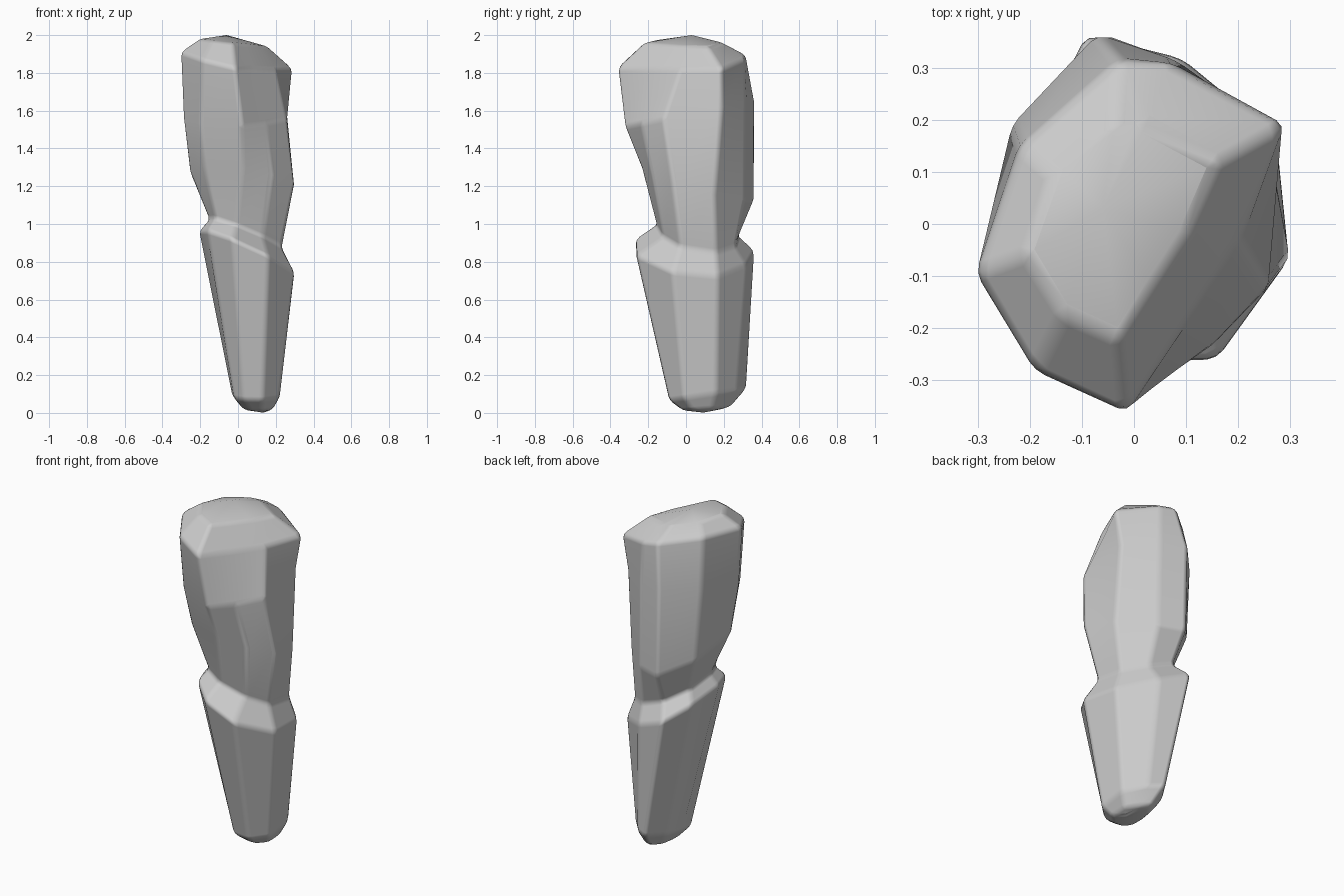
import bpy, bmesh
from mathutils import Vector

if "Cube" in bpy.data.objects:
    bpy.data.objects.remove(bpy.data.objects["Cube"])

# Each ring: tilted plane (z0, slope x, slope y) and nine corners, starting left and passing the front
TOP = ((1.86, -0.2, 0.1), [(-.305, -.095), (-.19, -.285), (-.015, -.365), (.09, -.20), (.20, -.03),
                           (.295, .19), (.07, .31), (-.03, .315), (-.22, .15)])
BODY = ((1.58, 0, 0.2), [(-.29, -.08), (-.20, -.23), (.02, -.325), (.15, -.235), (.26, -.12),
                         (.255, .19), (.08, .315), (-.07, .365), (-.235, .19)])
BELLY = ((1.23, -0.12, -0.3), [(-.255, -.06), (-.18, -.18), (.02, -.235), (.18, -.18), (.30, -.07),
                               (.26, .15), (.09, .31), (-.06, .365), (-.205, .20)])
WAIST = ((0.965, -0.4, -0.15), [(-.15, -.01), (-.12, -.11), (-.01, -.155), (.13, -.12), (.23, -.03),
                                (.23, .16), (.11, .26), (-.04, .275), (-.14, .16)])
COLLAR = ((0.87, -0.45, -0.14), [(-.205, -.02), (-.16, -.155), (-.03, -.27), (.16, -.265), (.30, -.07),
                                 (.275, .17), (.09, .32), (-.095, .365), (-.18, .20)])
TIP = ((0.08, 0, 0.15), [(-.03, .08), (-.02, -.02), (.03, -.08), (.13, -.09), (.22, -.01),
                         (.22, .16), (.13, .27), (.05, .325), (-.02, .21)])


def shrink(ring, plane, centre, s):
    cx, cy = centre
    return (plane, [(cx + (x - cx) * s, cy + (y - cy) * s) for x, y in ring[1]])


def loft(name, rings, bottom, top):
    bm = bmesh.new()
    loops = [[bm.verts.new((x, y, z + a * x + b * y)) for x, y in pts]
             for (z, a, b), pts in rings]
    n = len(loops[0])
    for lo, hi in zip(loops, loops[1:]):
        for i in range(n):
            j = (i + 1) % n
            bm.faces.new((lo[i], lo[j], hi[j], hi[i]))
    # Fans close both ends
    for loop, point in ((loops[0], bottom), (loops[-1], top)):
        c = bm.verts.new(point)
        for i in range(n):
            bm.faces.new((loop[i], loop[(i + 1) % n], c))
    bmesh.ops.recalc_face_normals(bm, faces=bm.faces)
    for f in bm.faces:
        f.smooth = True
    mesh = bpy.data.meshes.new(name)
    bm.to_mesh(mesh)
    bm.free()
    ob = bpy.data.objects.new(name, mesh)
    bpy.context.collection.objects.link(ob)
    # Narrow soft creases between the broad facets
    bevel = ob.modifiers.new("soft_creases", 'BEVEL')
    bevel.width = 0.02
    bevel.segments = 2
    bevel.limit_method = 'ANGLE'
    bevel.angle_limit = 0.3
    bevel.harden_normals = True
    return ob


# Faceted two-segment limb, lofted from the tip up through the waist to the crown
foot = shrink(TIP, (0.015, 0, 0.06), (0.12, 0.10), 0.62)
crown = shrink(TOP, (1.955, -0.11, 0), (-0.05, 0.0), 0.62)
loft("jointed_limb", [foot, TIP, COLLAR, WAIST, BELLY, BODY, TOP, crown],
     Vector((0.14, 0.10, 0.0)), Vector((-0.06, 0.03, 2.0)))
